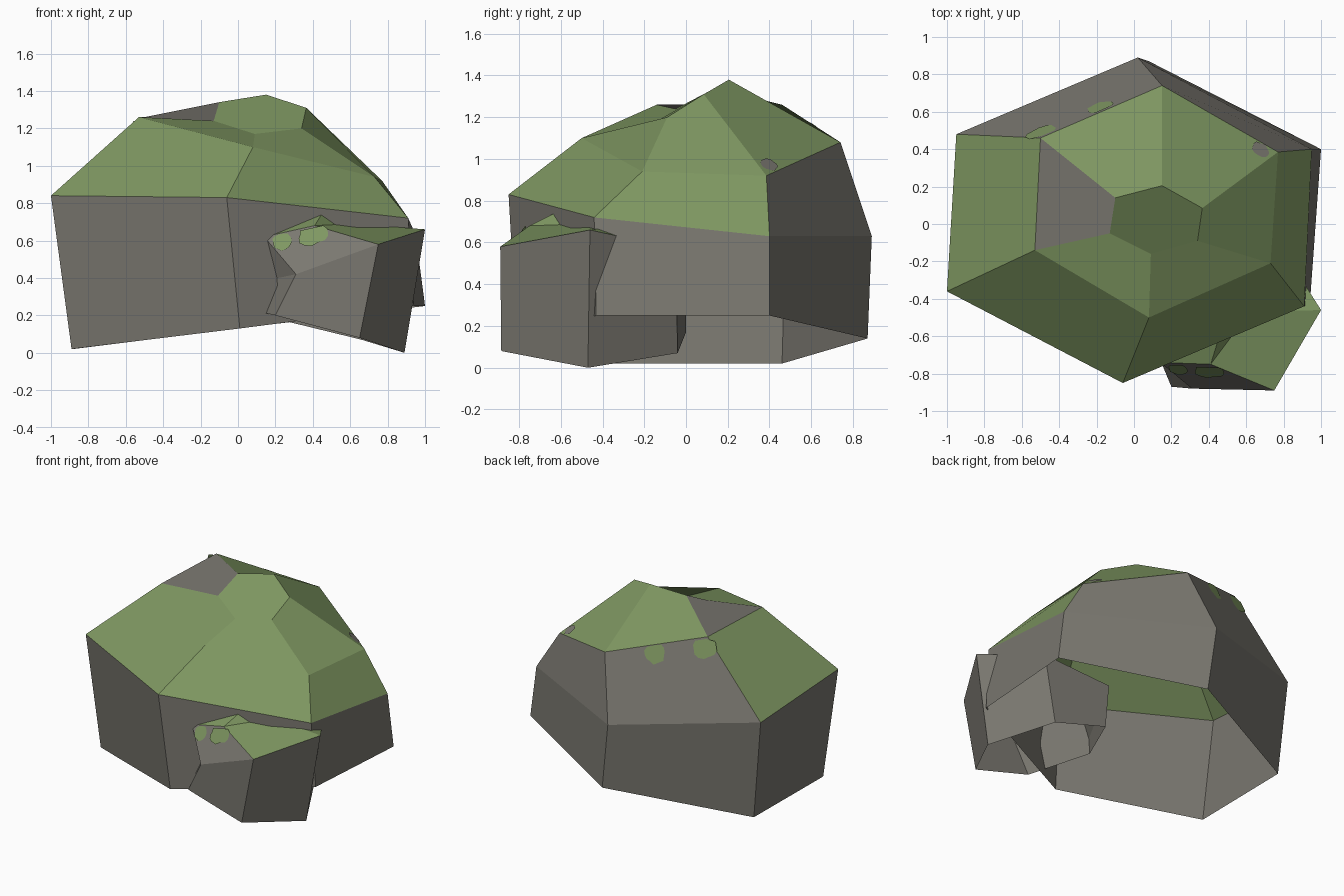
import bpy
import math
import random
from mathutils import Vector

cube = bpy.data.objects.get("Cube")
if cube:
    bpy.data.objects.remove(cube, do_unlink=True)


def make_material(name, colour):
    mat = bpy.data.materials.new(name)
    mat.use_nodes = True
    mat.diffuse_color = colour
    bsdf = next(n for n in mat.node_tree.nodes if n.type == 'BSDF_PRINCIPLED')
    bsdf.inputs["Base Color"].default_value = colour
    bsdf.inputs["Roughness"].default_value = 0.9
    return mat


STONE = make_material("stone grey", (0.195, 0.187, 0.162, 1))
MOSS = make_material("moss green", (0.21, 0.31, 0.12, 1))


def make_object(name, verts, faces, materials, mossy=None):
    mesh = bpy.data.meshes.new(name)
    mesh.from_pydata(verts, [], faces)
    for mat in materials:
        mesh.materials.append(mat)
    for poly, index in zip(mesh.polygons, mossy or []):
        poly.material_index = index
    obj = bpy.data.objects.new(name, mesh)
    bpy.context.collection.objects.link(obj)
    return obj


def loft_rock(name, rings, bare, peak=None):
    """Join the rings, leave the underside open and close the top.
    bare lists the (band, side) facets above the lowest band without moss."""
    sides = len(rings[0])
    verts = [p for ring in rings for p in ring]
    faces, mossy = [], []
    for band in range(len(rings) - 1):
        low, high = band * sides, (band + 1) * sides
        for i in range(sides):
            j = (i + 1) % sides
            faces.append((low + i, low + j, high + j, high + i))
            mossy.append(int(band > 0 and (band, i) not in bare))
    top = len(verts) - sides
    if peak:
        verts.append(peak)
        caps = [(top + i, top + (i + 1) % sides, len(verts) - 1) for i in range(sides)]
    else:
        caps = [tuple(range(top, top + sides))]
    faces += caps
    mossy += [1] * len(caps)
    return make_object(name, verts, faces, (STONE, MOSS), mossy)


def add_patch(name, rings, band, side, u, v, width, height, mat, seed):
    """Ragged thin patch lying on one facet; u runs along it, v up it."""
    rng = random.Random(seed)
    nxt = (side + 1) % len(rings[0])
    a, b = Vector(rings[band][side]), Vector(rings[band][nxt])
    d, c = Vector(rings[band + 1][side]), Vector(rings[band + 1][nxt])
    centre = a.lerp(b, u).lerp(d.lerp(c, u), v)
    normal = (c - a).cross(d - b).normalized()
    along = (c - d).normalized()
    up = normal.cross(along)
    verts = []
    steps = 14
    for k in range(steps):
        ang = math.tau * k / steps
        r = rng.uniform(0.8, 1.1)
        x = max(-1, min(1, 1.2 * math.cos(ang) * r)) * width / 2
        y = min(0.8, math.sin(ang) * r) * height / 2
        verts.append(centre + along * x + up * y + normal * 0.006)
    make_object(name, verts, [tuple(range(steps))], (mat,))


# Large boulder: base, shoulder, crown and cap rings, from the left front corner round
boulder = [
    [(-.89, -.34, .02), (.01, -.81, .13), (.94, -.43, .25),
     (1, .4, .25), (.08, .87, .14), (-.88, .46, .02)],
    [(-1, -.36, .84), (-.06, -.85, .83), (.91, -.44, .72),
     (.95, .4, .63), (.02, .89, .63), (-.95, .48, .75)],
    [(-.53, -.14, 1.26), (.08, -.5, 1.1), (.73, -.21, .94),
     (.77, .385, .92), (.15, .74, 1.08), (-.5, .46, 1.26)],
    [(-.13, -.05, 1.24), (.09, -.16, 1.17), (.34, -.09, 1.2),
     (.365, .085, 1.31), (.15, .205, 1.38), (-.1, .14, 1.34)],
]
loft_rock("large_boulder", boulder, {(1, 3), (1, 4), (2, 5)})

# Small boulder leaning into the large one
small = [
    [(.2, -.87, .2), (.65, -.885, .08), (.89, -.47, 0),
     (.66, -.04, .07), (.25, 0, .17), (.02, -.44, .24)],
    [(.31, -.88, .42), (.75, -.89, .58), (1, -.46, .66),
     (.74, -.05, .57), (.22, 0, .5), (.02, -.45, .36)],
    [(.14, -.74, .62), (.41, -.75, .68), (.62, -.47, .69),
     (.55, -.25, .68), (.3, -.25, .68), (.12, -.45, .62)],
]
loft_rock("small_boulder", small, {(1, 0), (1, 3), (1, 4), (1, 5)}, peak=(.45, -.62, .745))

# Moss hanging over the bare facets and a bare spot at the crown
add_patch("back_moss_middle", boulder, 1, 4, .46, .89, .14, .14, MOSS, 1)
add_patch("back_moss_corner", boulder, 1, 4, .92, .88, .16, .15, MOSS, 2)
add_patch("crown_bare_spot", boulder, 2, 3, .1, .09, .1, .09, STONE, 3)
add_patch("small_moss_side", small, 1, 0, .2, .78, .1, .12, MOSS, 4)
add_patch("small_moss_front", small, 1, 0, .68, .72, .16, .12, MOSS, 5)
